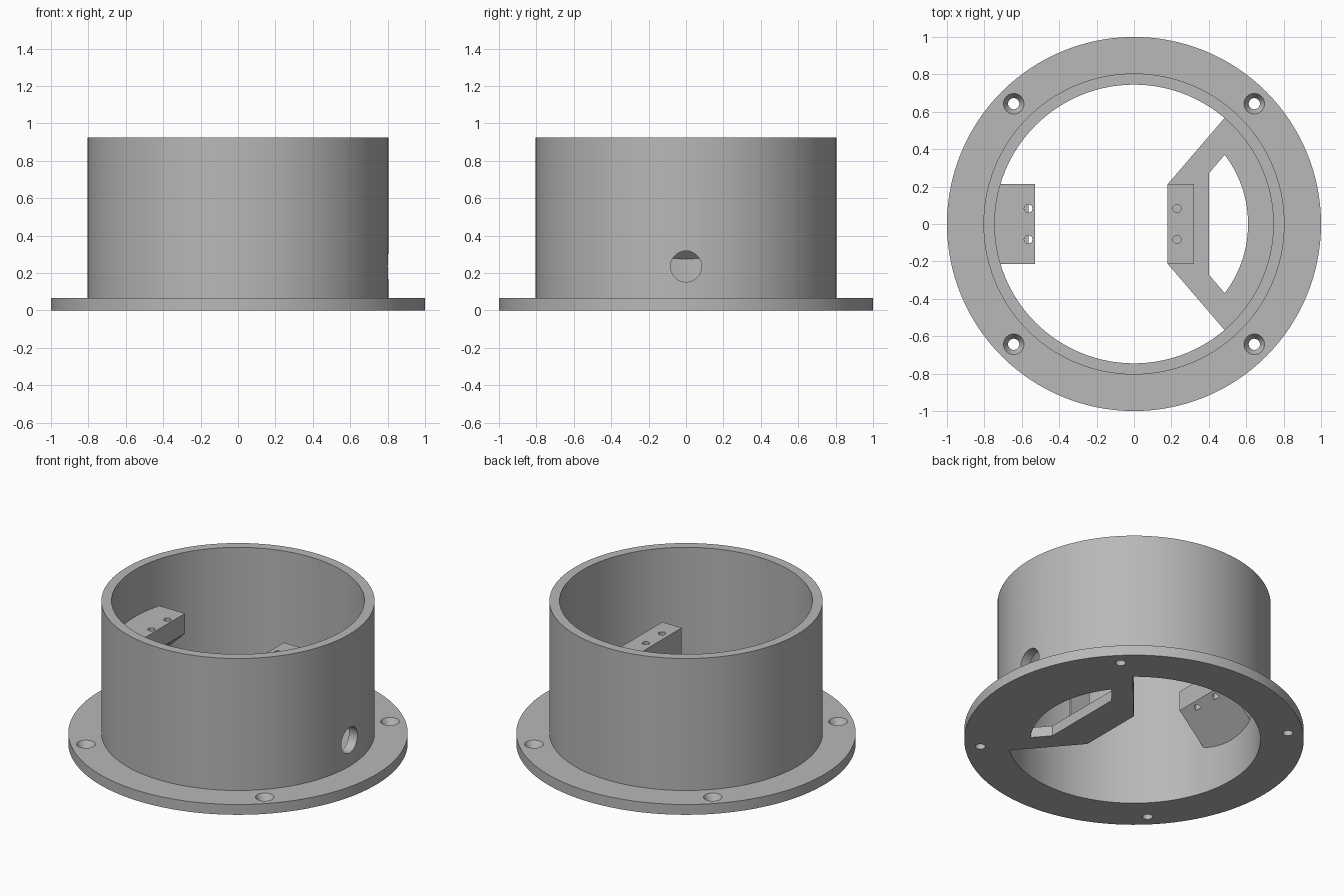
import bpy, bmesh, math
from mathutils import Vector, Matrix

cube = bpy.data.objects.get("Cube")
if cube:
    bpy.data.objects.remove(cube, do_unlink=True)

grey = bpy.data.materials.new("light grey")
grey.use_nodes = True
colour = (0.48, 0.48, 0.48, 1)
grey.diffuse_color = colour
grey.node_tree.nodes["Principled BSDF"].inputs["Base Color"].default_value = colour


def finish(name, bm):
    bmesh.ops.recalc_face_normals(bm, faces=bm.faces)
    mesh = bpy.data.meshes.new(name)
    bm.to_mesh(mesh)
    bm.free()
    mesh.materials.append(grey)
    obj = bpy.data.objects.new(name, mesh)
    bpy.context.collection.objects.link(obj)
    return obj


def prism(name, points, depth):
    """Extrude a closed outline of 3D points along a depth vector."""
    bm = bmesh.new()
    face = bm.faces.new([bm.verts.new(p) for p in points])
    new = bmesh.ops.extrude_face_region(bm, geom=[face])["geom"]
    bmesh.ops.translate(bm, vec=Vector(depth),
                        verts=[g for g in new if isinstance(g, bmesh.types.BMVert)])
    return finish(name, bm)


def lathe(name, profile, steps=128):
    """Spin a closed (radius, z) outline into a ring."""
    bm = bmesh.new()
    rings = []
    for i in range(steps):
        a = math.tau * i / steps
        rings.append([bm.verts.new((r * math.cos(a), r * math.sin(a), z)) for r, z in profile])
    n = len(profile)
    for i in range(steps):
        p, q = rings[i], rings[(i + 1) % steps]
        for j in range(n):
            k = (j + 1) % n
            bm.faces.new((p[j], q[j], q[k], p[k]))
    return finish(name, bm)


def drill(name, centre, r1, r2, depth, axis="Z", steps=32):
    bm = bmesh.new()
    m = Matrix.Translation(centre)
    if axis == "X":
        m = m @ Matrix.Rotation(math.pi / 2, 4, "Y")
    bmesh.ops.create_cone(bm, cap_ends=True, segments=steps, radius1=r1, radius2=r2,
                          depth=depth, matrix=m)
    return finish(name, bm)


def combine(target, tool, operation):
    mod = target.modifiers.new(operation, "BOOLEAN")
    mod.operation, mod.solver, mod.object = operation, "EXACT", tool
    bpy.context.view_layer.objects.active = target
    bpy.ops.object.modifier_apply(modifier=mod.name)
    bpy.data.objects.remove(tool, do_unlink=True)


FLANGE, TOP, SHELF = 0.067, 0.925, 0.62
INNER, OUTER, HALF = 0.745, 0.805, 0.213

# Flanged round housing
housing = lathe("flanged_housing", [(INNER, 0), (1, 0), (1, FLANGE), (OUTER, FLANGE),
                                    (OUTER, TOP), (INNER, TOP)])

# Floor plate filling one side of the opening
end = math.atan2(0.585, 0.5)
arc = [(0.775 * math.cos(a), 0.775 * math.sin(a), 0)
       for a in (end * (i / 12 - 1) for i in range(25))]
floor = prism("floor_plate", [(0.18, -HALF, 0), (0.485, -0.568, 0)] + arc
              + [(0.485, 0.568, 0), (0.18, HALF, 0)], (0, 0, FLANGE))
combine(housing, floor, "UNION")

# Window through the floor plate
end = math.atan2(0.37, 0.485)
arc = [(0.61 * math.cos(a), 0.61 * math.sin(a), -0.1)
       for a in (end * (i / 12 - 1) for i in range(25))]
window = prism("window_cutter", [(0.4, -0.27, -0.1)] + arc + [(0.4, 0.27, -0.1)], (0, 0, 0.3))
combine(housing, window, "DIFFERENCE")

# Cable hole in the wall
combine(housing, drill("cable_cutter", (0.8, 0, 0.235), 0.083, 0.083, 0.3, "X", 48), "DIFFERENCE")

# Countersunk mounting holes
for sx in (-1, 1):
    for sy in (-1, 1):
        x, y = sx * 0.643, sy * 0.643
        combine(housing, drill("screw_cutter", (x, y, 0), 0.03, 0.03, 0.3), "DIFFERENCE")
        combine(housing, drill("sink_cutter", (x, y, 0.05), 0.03, 0.06, 0.05), "DIFFERENCE")

# Sloped wall bracket
wall_bracket = prism("wall_bracket", [(-0.53, -HALF, SHELF), (-0.53, -HALF, 0.49),
                                      (-0.76, -HALF, 0.26), (-0.76, -HALF, SHELF)],
                     (0, 2 * HALF, 0))

# Standing bracket with an open passage below its shelf
leg = HALF - 0.018
low = FLANGE - 0.01
outline = [(-HALF, low), (-leg, low), (-leg, 0.46), (leg, 0.46), (leg, low), (HALF, low),
           (HALF, SHELF), (-HALF, SHELF)]
floor_bracket = prism("floor_bracket", [(0.18, y, z) for y, z in outline], (0.14, 0, 0))

# Bolt holes in both brackets
for bracket, x in ((wall_bracket, -0.565), (floor_bracket, 0.23)):
    for y in (-0.083, 0.083):
        combine(bracket, drill("bolt_cutter", (x, y, 0.56), 0.022, 0.022, 0.21), "DIFFERENCE")

for obj in (housing, wall_bracket, floor_bracket):
    bpy.ops.object.select_all(action="DESELECT")
    obj.select_set(True)
    bpy.context.view_layer.objects.active = obj
    bpy.ops.object.shade_smooth_by_angle(angle=math.radians(30))
